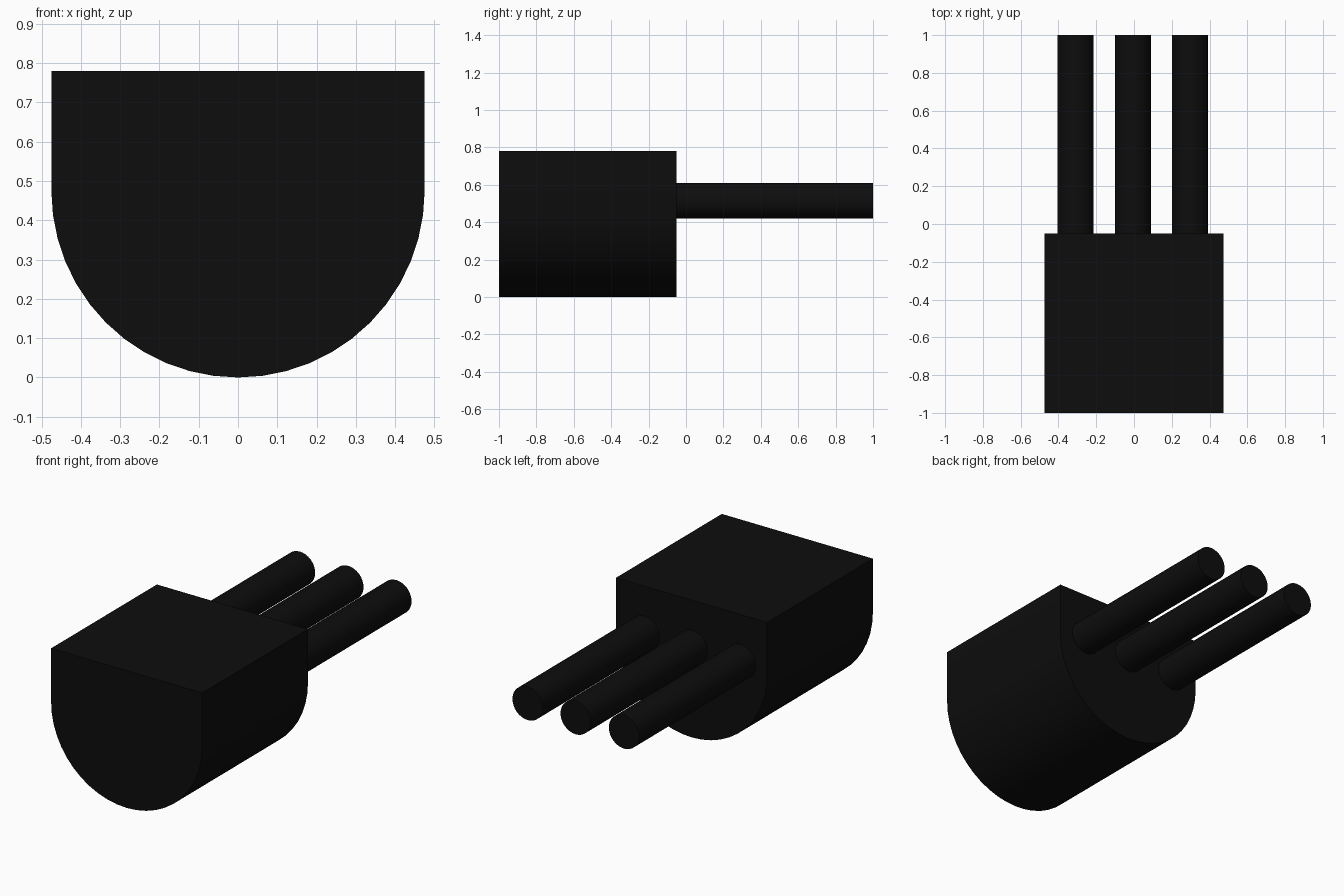
import bpy, bmesh, math

if "Cube" in bpy.data.objects:
    bpy.data.objects.remove(bpy.data.objects["Cube"])

black = bpy.data.materials.new("matte black")
black.diffuse_color = (0.004, 0.004, 0.004, 1)
black.use_nodes = True
black.node_tree.nodes["Principled BSDF"].inputs["Base Color"].default_value = black.diffuse_color


def extrude_profile(name, points, y0, y1):
    """Solid made by extruding an (x, z) outline along y."""
    bm = bmesh.new()
    front = bm.faces.new([bm.verts.new((x, y0, z)) for x, z in points])
    ext = bmesh.ops.extrude_face_region(bm, geom=[front], use_keep_orig=True)
    verts = [v for v in ext["geom"] if isinstance(v, bmesh.types.BMVert)]
    bmesh.ops.translate(bm, vec=(0, y1 - y0, 0), verts=verts)
    bmesh.ops.recalc_face_normals(bm, faces=bm.faces)
    mesh = bpy.data.meshes.new(name)
    bm.to_mesh(mesh)
    bm.free()
    mesh.materials.append(black)
    obj = bpy.data.objects.new(name, mesh)
    bpy.context.collection.objects.link(obj)
    bpy.ops.object.select_all(action='DESELECT')
    obj.select_set(True)
    bpy.context.view_layer.objects.active = obj
    bpy.ops.object.shade_smooth_by_angle(angle=math.radians(30))
    return obj


def arc(cx, cz, r, start, end, steps):
    return [(cx + r * math.cos(start + (end - start) * i / steps),
             cz + r * math.sin(start + (end - start) * i / steps))
            for i in range(steps + 1)]


# Body: flat top, straight upper sides, half-round underside
R, TOP = 0.475, 0.78
outline = [(R, TOP), (-R, TOP)] + arc(0, R, R, math.pi, 2 * math.pi, 24)
extrude_profile("body", outline, -1.0, -0.05)

# Three round leads out of the back face
for side, x in (("left", -0.31), ("middle", -0.006), ("right", 0.296)):
    circle = arc(x, 0.515, 0.095, 0, 2 * math.pi, 32)[:-1]
    extrude_profile(side + "_lead", circle, -0.06, 1.0)
